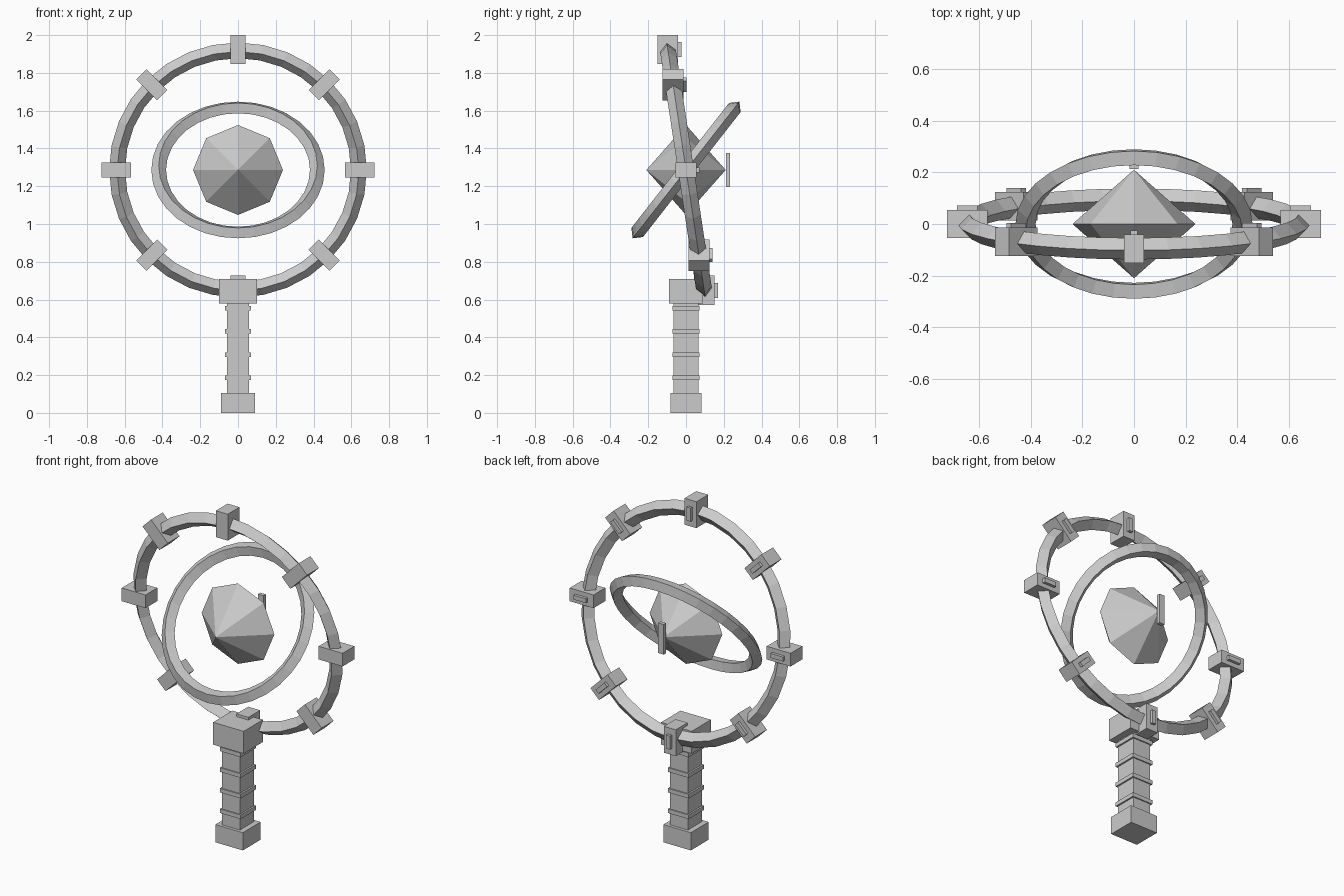
import bpy
from math import pi, sin, cos, radians

if "Cube" in bpy.data.objects:
    bpy.data.objects.remove(bpy.data.objects["Cube"])

CZ = 1.286            # height of the ring centre
TILT = radians(8.6)   # lean of the outer ring


def box(name, center, size, roll=0.0):
    bpy.ops.mesh.primitive_cube_add(size=1, location=center, rotation=(0, roll, 0))
    ob = bpy.context.object
    ob.name = name
    ob.scale = size
    return ob


def ring(name, major, minor, angle):
    # four minor segments give the diamond cross-section
    bpy.ops.mesh.primitive_torus_add(major_segments=32, minor_segments=4,
                                     major_radius=major, minor_radius=minor,
                                     location=(0, 0, CZ), rotation=(angle, 0, 0))
    bpy.context.object.name = name


# Handle: pommel, grip, grip bands, collar
box("pommel", (0, 0, 0.0525), (0.18, 0.166, 0.105))
box("grip", (0, 0, 0.34), (0.116, 0.13, 0.50))
for i in range(4):
    box("grip_band", (0, 0, 0.187 + i * 0.122), (0.136, 0.144, 0.024))
box("collar", (0, 0, 0.644), (0.2, 0.18, 0.132))

# Two tilted rings
ring("outer_ring", 0.64, 0.042, pi / 2 + TILT)
ring("inner_ring", 0.42, 0.039, pi / 2 - radians(38))

# Upright blocks around the outer ring, each with a raised back plate
R = 0.645
for i in range(8):
    a = i * pi / 4
    x, y, z = R * cos(a), -R * sin(a) * sin(TILT), CZ + R * sin(a) * cos(TILT)
    box("ring_block", (x, y, z), (0.156, 0.11, 0.078), -a)
    box("block_plate", (x, y + 0.06, z), (0.08, 0.024, 0.026), -a)

# Faceted crystal: two eight-sided cones sharing a base
for side in (-1, 1):
    bpy.ops.mesh.primitive_cone_add(vertices=8, radius1=0.238, radius2=0, depth=0.21,
                                    end_fill_type='NOTHING',
                                    location=(0, side * 0.105, CZ),
                                    rotation=(-side * pi / 2, 0, 0))
    bpy.context.object.name = "crystal_front" if side < 0 else "crystal_back"

# Small bar behind the crystal
box("crystal_back_bar", (0, 0.223, CZ), (0.036, 0.022, 0.178))
